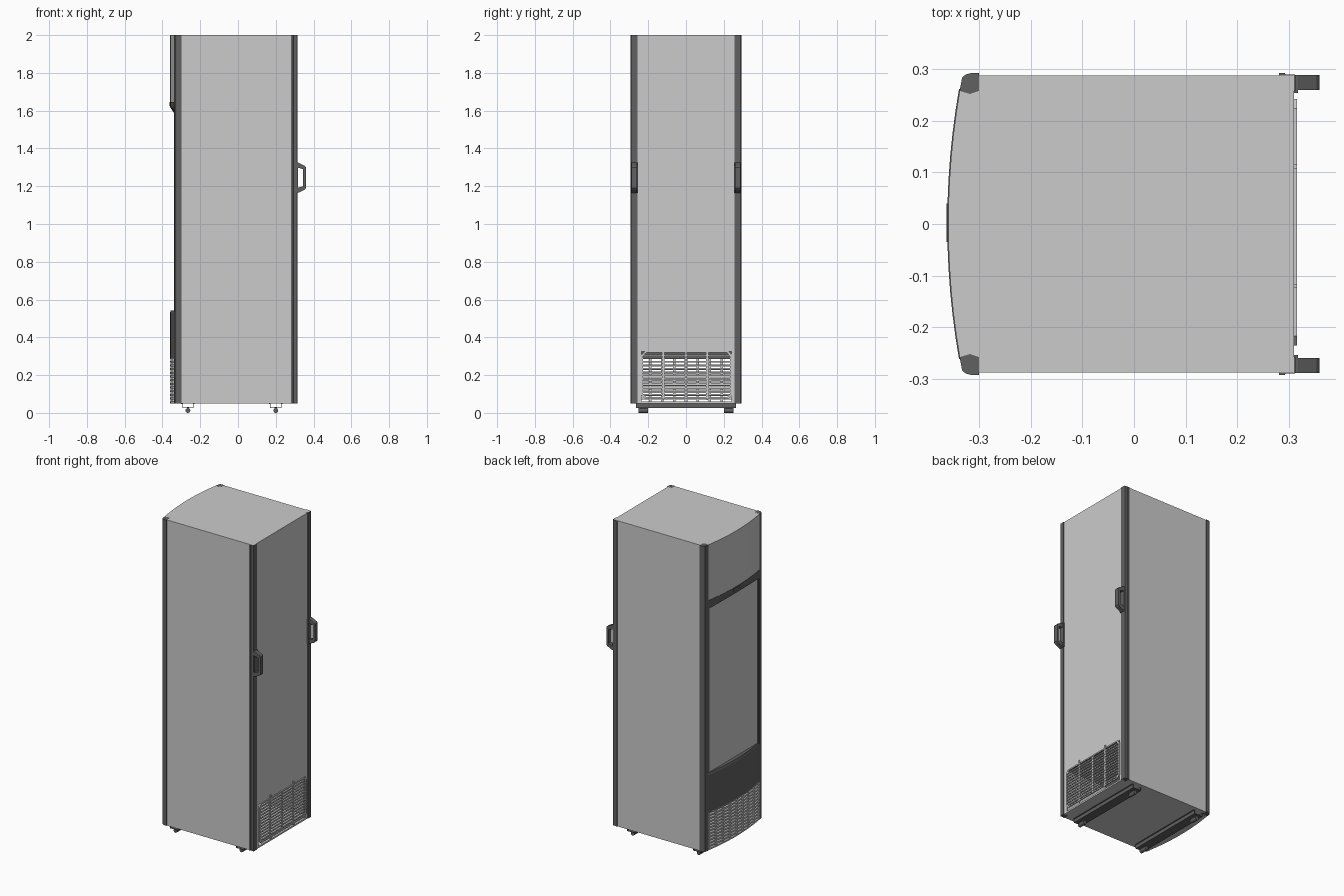
import bpy, bmesh, math

if "Cube" in bpy.data.objects:
    bpy.data.objects.remove(bpy.data.objects["Cube"])

dark = bpy.data.materials.new("dark_trim")
dark.diffuse_color = (0.12, 0.12, 0.12, 1)
dark.use_nodes = True
dark.node_tree.nodes["Principled BSDF"].inputs["Base Color"].default_value = dark.diffuse_color


def finish(name, bm, mat=None):
    bmesh.ops.recalc_face_normals(bm, faces=bm.faces)
    me = bpy.data.meshes.new(name)
    bm.to_mesh(me)
    bm.free()
    ob = bpy.data.objects.new(name, me)
    bpy.context.collection.objects.link(ob)
    if mat:
        me.materials.append(mat)
    return ob


def add_loft(bm, rings):
    """Skin closed rings of 3D points and cap both ends."""
    vs = [[bm.verts.new(p) for p in r] for r in rings]
    n = len(vs[0])
    for a, b in zip(vs, vs[1:]):
        for i in range(n):
            j = (i + 1) % n
            bm.faces.new((a[i], a[j], b[j], b[i]))
    bm.faces.new(vs[0][::-1])
    bm.faces.new(vs[-1])


def add_box(bm, x0, x1, y0, y1, z0, z1):
    add_loft(bm, [[(x0, y0, z), (x1, y0, z), (x1, y1, z), (x0, y1, z)] for z in (z0, z1)])


def boxes(name, items, mat=None):
    bm = bmesh.new()
    for b in items:
        add_box(bm, *b)
    return finish(name, bm, mat)


def prism_z(name, pts, z0, z1, mat=None):
    bm = bmesh.new()
    add_loft(bm, [[(x, y, z) for x, y in pts] for z in (z0, z1)])
    return finish(name, bm, mat)


def prism_y(name, pts, y0, y1, mat=None):
    bm = bmesh.new()
    add_loft(bm, [[(x, y, z) for x, z in pts] for y in (y0, y1)])
    return finish(name, bm, mat)


# Bowed front outline
HALF = 0.262


def bow(y):
    return -0.360 + 0.027 * (y / 0.285) ** 2


def bow_ring(z, back, out=0.0, flat=0.0, half=HALF, n=12):
    ys = [-half + 2 * half * i / n for i in range(n + 1)]
    front = [((1 - flat) * (bow(y) - out) + flat * -0.337, y, z) for y in ys]
    return front + [(back, half, z), (back, -half, z)]


def bowed(name, levels, back, mat=None, **kw):
    bm = bmesh.new()
    add_loft(bm, [bow_ring(z, back, o, f, **kw) for z, o, f in levels])
    return finish(name, bm, mat)


# Cabinet: insulated block over an open machine compartment
boxes("cabinet_body", [(-0.30, 0.31, -0.288, 0.288, 0.36, 2.0)])
boxes("compartment_sides", [(-0.30, 0.31, s * 0.282 - 0.006, s * 0.282 + 0.006, 0.05, 0.36)
                            for s in (-1, 1)])
boxes("compartment_floor", [(-0.33, 0.31, -0.276, 0.276, 0.05, 0.06)])
boxes("rear_panel_surround", [(0.30, 0.31, -0.276, -0.235, 0.06, 0.36),
                              (0.30, 0.31, 0.24, 0.276, 0.06, 0.36),
                              (0.30, 0.31, -0.235, 0.24, 0.325, 0.36)])

# Corner posts
for s, side in ((-1, "right"), (1, "left")):
    fp = [(-0.300, 0.286), (-0.300, 0.2925), (-0.315, 0.2925), (-0.326, 0.290),
          (-0.333, 0.284), (-0.338, 0.258), (-0.318, 0.252), (-0.300, 0.258)]
    prism_z("front_post_" + side, [(x, s * y) for x, y in fp], 0.05, 2.0, dark)
    rp = [(0.281, 0.260), (0.281, 0.2925), (0.292, 0.2925), (0.294, 0.290),
          (0.312, 0.290), (0.314, 0.286), (0.314, 0.258), (0.281, 0.258)]
    prism_z("rear_post_" + side, [(x, s * y) for x, y in rp], 0.05, 2.001 - 0.001, dark)

    # Grab handle loop with its mounting plate
    hp = [(0.310, 1.325), (0.318, 1.325), (0.354, 1.308), (0.360, 1.300), (0.360, 1.190),
          (0.354, 1.182), (0.318, 1.165), (0.310, 1.165), (0.310, 1.190), (0.318, 1.192),
          (0.345, 1.200), (0.345, 1.290), (0.318, 1.298), (0.310, 1.300)]
    prism_y("handle_" + side, hp, s * 0.260, s * 0.289, dark)
    boxes("handle_plate_" + side, [(0.308, 0.318, *sorted((s * 0.254, s * 0.287)), 1.165, 1.325)], dark)

# Front: header sign, bevelled band with pull, flat door, lower panel
bowed("header_panel", [(1.645, 0, 0), (2.0, 0, 0)], -0.298)
bowed("header_band", [(1.59, 0, 0.85), (1.615, 0.001, 0.15), (1.625, 0.002, 0), (1.645, 0.002, 0)],
      -0.298, dark)
boxes("band_badge_plate", [(-0.3635, -0.355, -0.035, 0.04, 1.625, 1.64)], dark)
boxes("door_glass", [(-0.333, -0.298, -0.255, 0.255, 0.52, 1.60)])
boxes("door_frame", [(-0.337, -0.325, s * 0.25 - 0.007, s * 0.25 + 0.007, 0.54, 1.60)
                     for s in (-1, 1)], dark)
bowed("lower_panel", [(0.29, 0, 0), (0.53, 0, 0), (0.542, -0.004, 0)], -0.298, dark)

# Front vent: bowed slats and upright ribs
bm = bmesh.new()
for i in range(13):
    z = 0.051 + i * 0.0195
    add_loft(bm, [bow_ring(z, -0.328), bow_ring(z + 0.010, -0.328)])
for i in range(9):
    y = -0.252 + i * 0.063
    add_box(bm, bow(y) + 0.002, -0.325, y - 0.007, y + 0.007, 0.052, 0.292)
finish("front_vent_grille", bm)

# Rear wire guard: frame, slats, uprights and clips
Y0, Y1, Z0, Z1, X0, X1 = -0.235, 0.242, 0.075, 0.327, 0.309, 0.316
c = 0.018
outer = [(Y0 + c, Z0), (Y1 - c, Z0), (Y1, Z0 + c), (Y1, Z1 - c),
         (Y1 - c, Z1), (Y0 + c, Z1), (Y0, Z1 - c), (Y0, Z0 + c)]
ym, zm = (Y0 + Y1) / 2, (Z0 + Z1) / 2
ky, kz = 1 - 0.016 / (Y1 - Y0), 1 - 0.016 / (Z1 - Z0)
inner = [(ym + (y - ym) * ky, zm + (z - zm) * kz) for y, z in outer]
bm = bmesh.new()
rings = [[bm.verts.new((x, y, z)) for y, z in r]
         for x, r in ((X0, outer), (X1, outer), (X1, inner), (X0, inner))]
for k in range(4):
    a, b = rings[k], rings[(k + 1) % 4]
    for i in range(8):
        j = (i + 1) % 8
        bm.faces.new((a[i], a[j], b[j], b[i]))
for i in range(13):
    z = 0.092 + i * 0.0178
    add_box(bm, X0, X1, Y0 + 0.004, Y1 - 0.004, z - 0.0035, z + 0.0035)
for y in (-0.12, 0.0, 0.112):
    add_box(bm, X0 - 0.002, X1 - 0.002, y - 0.006, y + 0.006, Z0, Z1)
for y in (-0.12, 0.112):
    add_box(bm, X0, X1, y - 0.004, y + 0.004, Z1 - 0.004, Z1 + 0.018)
    add_box(bm, X0, X1, y - 0.004, y + 0.004, Z0 - 0.008, Z0 + 0.004)
finish("rear_guard_grille", bm)

# Base rails (open channels) with short rollers
for x, name in ((-0.265, "front"), (0.20, "rear")):
    half = [(0.036, 0.051), (0.036, 0.048), (0.030, 0.048), (0.030, 0.026)]
    inn = [(0.027, 0.029), (0.027, 0.051)]
    prof = ([(x - u, z) for u, z in half] + [(x + u, z) for u, z in half[::-1]]
            + [(x + u, z) for u, z in inn[::-1]] + [(x - u, z) for u, z in inn])
    prism_y(name + "_base_rail", prof, -0.265, 0.265, dark)
    for s, side in ((-1, "right"), (1, "left")):
        bpy.ops.mesh.primitive_cylinder_add(vertices=20, radius=0.0125, depth=0.05,
                                            location=(x, s * 0.227, 0.0125),
                                            rotation=(math.pi / 2, 0, 0))
        ob = bpy.context.object
        ob.name = f"{name}_roller_{side}"
        ob.data.materials.append(dark)
        bpy.ops.object.shade_smooth_by_angle()
        boxes(f"{name}_roller_mount_{side}",
              [(x - 0.006, x + 0.006, s * 0.227 - 0.018, s * 0.227 + 0.018, 0.016, 0.030)], dark)
